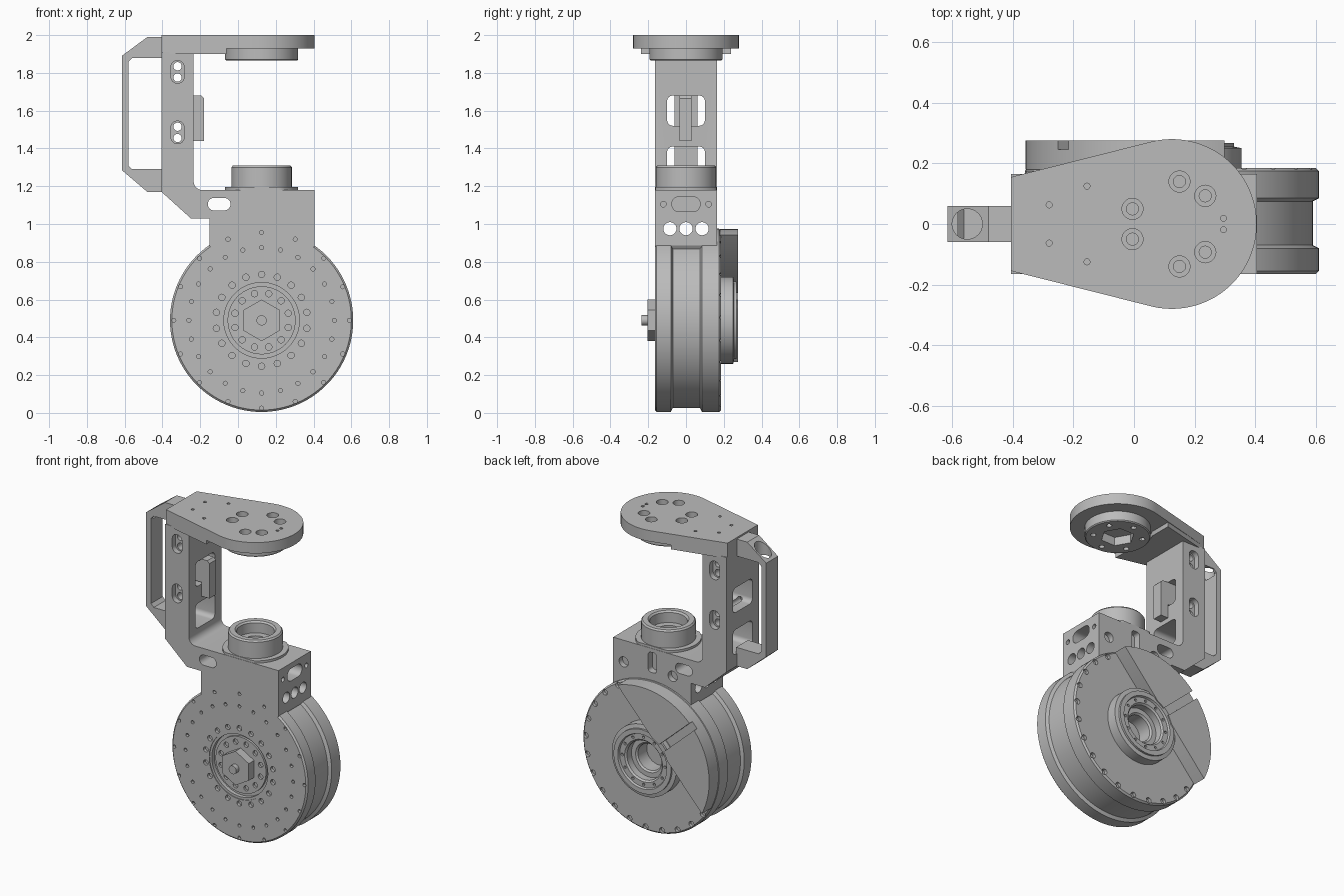
import bpy, bmesh
from math import sin, cos, pi, radians
from mathutils import Vector

cube = bpy.data.objects.get("Cube")
if cube:
    bpy.data.objects.remove(cube, do_unlink=True)

grey = bpy.data.materials.new("machined_grey")
grey.use_nodes = True
grey.diffuse_color = (0.5, 0.5, 0.5, 1)
grey.node_tree.nodes["Principled BSDF"].inputs["Base Color"].default_value = (0.5, 0.5, 0.5, 1)

WX, WZ, WR = 0.125, 0.49, 0.485      # wheel centre and radius
PLACE = {"x": lambda a, b, t: (t, a, b),
         "y": lambda a, b, t: (a, t, b),
         "z": lambda a, b, t: (a, b, t)}


def finish(name, bm):
    bmesh.ops.recalc_face_normals(bm, faces=bm.faces)
    mesh = bpy.data.meshes.new(name)
    bm.to_mesh(mesh)
    bm.free()
    mesh.materials.append(grey)
    obj = bpy.data.objects.new(name, mesh)
    bpy.context.collection.objects.link(obj)
    return obj


def prisms(name, outlines, lo, hi, axis):
    """Extrude one or more flat outlines along an axis."""
    bm = bmesh.new()
    for pts in outlines:
        ends = [[bm.verts.new(PLACE[axis](a, b, t)) for a, b in pts] for t in (lo, hi)]
        bm.faces.new(ends[0])
        bm.faces.new(ends[1])
        for i in range(len(pts)):
            j = (i + 1) % len(pts)
            bm.faces.new((ends[0][i], ends[0][j], ends[1][j], ends[1][i]))
    return finish(name, bm)


def arc(a, b, r, start=0, end=360, n=20):
    full = end - start == 360
    steps = n if full else n - 1
    return [(a + r * cos(radians(start + (end - start) * i / steps)),
             b + r * sin(radians(start + (end - start) * i / steps))) for i in range(n)]


def rounded(a, b, w, h, r):
    """Rounded rectangle centred on a, b."""
    pts = []
    for k, (sa, sb) in enumerate(((1, 1), (-1, 1), (-1, -1), (1, -1))):
        pts += arc(a + sa * (w / 2 - r), b + sb * (h / 2 - r), r, 90 * k, 90 * k + 90, 7)
    return pts


def ring(count, radius, r, offset=0):
    """Circles spaced evenly around the wheel centre."""
    return [arc(*c, r, n=12) for c in arc(WX, WZ, radius, offset, offset + 360, count)]


def lathe(name, profile, axis, centre, steps=96):
    """Turn a (radius, height) profile; a profile off the axis is closed into a ring."""
    bm = bmesh.new()
    verts = [bm.verts.new(PLACE[axis](r, 0, t)) for r, t in profile]
    edges = [bm.edges.new(p) for p in zip(verts, verts[1:])]
    if profile[0][0] > 0:
        edges.append(bm.edges.new((verts[-1], verts[0])))
    bmesh.ops.spin(bm, geom=verts + edges, cent=(0, 0, 0), axis=PLACE[axis](0, 0, 1),
                   angle=2 * pi, steps=steps)
    bmesh.ops.remove_doubles(bm, verts=bm.verts, dist=0.0001)
    bmesh.ops.translate(bm, verts=bm.verts, vec=Vector(centre))
    return finish(name, bm)


def combine(obj, tool, operation="DIFFERENCE"):
    mod = obj.modifiers.new("combine", "BOOLEAN")
    mod.operation, mod.object, mod.solver = operation, tool, "EXACT"
    bpy.context.view_layer.objects.active = obj
    bpy.ops.object.modifier_apply(modifier=mod.name)
    bpy.data.objects.remove(tool, do_unlink=True)


def cut(obj, outlines, lo, hi, axis):
    combine(obj, prisms("cutter", outlines, lo, hi, axis), "DIFFERENCE")


# Bracket: column, foot and the block above the wheel
outline = [(-.405, 1.91), (-.405, 1.17), (-.25, 1.03), (-.15, 1.03), (-.15, .885)]
outline += [(-.1, .8), (.35, .8), (.405, .885), (.405, 1.18)]
outline += arc(-.19, 1.225, .045, 270, 180, 8) + [(-.235, 1.91)]
body = prisms("bracket_and_wheel", [outline], -.165, .165, "y")

# Wheel with two rims, a recessed front hub and a rear bore
wheel = lathe("wheel", [
    (0, -.15), (.18, -.15), (.18, -.135), (.2, -.135), (.2, -.16), (.215, -.16),
    (.215, -.165), (.475, -.165), (WR, -.155), (WR, -.08), (.465, -.07), (.465, .075),
    (WR, .085), (WR, .175), (.475, .185), (.13, .185), (.13, .1), (0, .1)],
    "y", (WX, 0, WZ))
combine(body, wheel, "UNION")

# Front bolt circles
cut(body, ring(16, .465, .011, 90), -.2, -.145, "y")
cut(body, ring(24, .385, .011, 90), -.2, -.145, "y")
cut(body, ring(18, .243, .017, 10), -.2, -.145, "y")
cut(body, ring(12, .146, .017, 15), -.2, -.135, "y")
# Rear rim bolt notches, clear of the raised cover
cut(body, [arc(*c, .018, n=12) for c in arc(WX, WZ, .462, 216, 420, 15)], .165, .2, "y")

# Column windows, side slots and their through holes
cut(body, [rounded(0, 1.60, .2, .16, .03), rounded(0, 1.33, .2, .16, .03)], -.5, -.2, "x")
slots = [rounded(-.32, z, .07, .12, .034) for z in (1.805, 1.485)]
cut(body, slots, -.2, -.13, "y")
cut(body, slots, .13, .2, "y")
cut(body, [arc(-.32, z + d, .022) for z in (1.805, 1.485) for d in (-.03, .03)], -.2, .2, "y")

# Block openings
cut(body, [rounded(-.1, 1.105, .12, .066, .032)], -.2, .2, "y")
cut(body, [arc(y, .975, .035) for y in (-.085, 0, .085)], -.3, .5, "x")
cut(body, [rounded(0, 1.105, .15, .08, .039)], .22, .5, "x")
cut(body, [arc(y, 1.105, .015) for y in (-.12, .12)], .34, .5, "x")
cut(body, [arc(x, 1.04, .033) for x in (-.02, .33)], .13, .2, "y")
cut(body, [rounded(.125, 1.09, .06, .13, .02)], .12, .2, "y")
cut(body, [arc(WX, 0, .07)], 1.1, 1.25, "z")

# Tab standing in the column window
prisms("column_tab", [[(-.3, 1.53), (-.3, 1.68), (-.195, 1.68), (-.18, 1.665),
                       (-.18, 1.44), (-.236, 1.44), (-.236, 1.53)]], -.035, .03, "y")

# Neck on top of the block
prisms("neck_flange", [[(x, max(-.163, min(.163, y)))
                        for x, y in arc(WX, 0, .193, n=64)]], 1.17, 1.195, "z")
lathe("neck_ring", [(.07, 1.18), (.16, 1.18), (.16, 1.3), (.152, 1.31), (.12, 1.31),
                    (.11, 1.3), (.11, 1.235), (.07, 1.235)], "z", (WX, 0, 0), 64)

# Top plate with counterbored holes
teardrop = [(-.405, -.155)] + arc(WX, 0, .28, -104, 104, 48) + [(-.405, .155)]
plate = prisms("top_plate", [teardrop], 1.93, 2, "z")
big = [(x, s * y) for x, y in ((.15, .14), (.235, .093), (-.005, .05)) for s in (-1, 1)]
cut(plate, [arc(*c, .035) for c in big], 1.965, 2.1, "z")
cut(plate, [arc(*c, .02) for c in big], 1.9, 2.1, "z")
small = [(x, s * y) for x, y in ((-.155, .125), (-.28, .063), (.295, .019)) for s in (-1, 1)]
cut(plate, [arc(*c, .01, n=12) for c in small], 1.95, 2.1, "z")

# Pad joining the plate to the column, hollowed around the boss
pad = prisms("plate_pad", [[(-.405, -.155), (-.06, -.238), (-.06, .238), (-.405, .155)]],
             1.9, 1.931, "z")
cut(pad, [arc(WX, 0, .208, n=64)], 1.8, 2, "z")

# Boss under the plate with a hexagonal socket
boss = lathe("plate_boss", [(0, 1.865), (.187, 1.865), (.193, 1.871), (.193, 1.931), (0, 1.931)],
             "z", (WX, 0, 0), 64)
cut(boss, [arc(WX, 0, .1, n=6)], 1.8, 1.92, "z")
cut(boss, [arc(*c, .017, n=12) for c in arc(WX, 0, .145, 30, 390, 6)], 1.8, 1.92, "z")

# Carrying handle
handle = prisms("handle", [[
    (-.4, 1.99), (-.48, 1.99), (-.615, 1.89), (-.615, 1.285), (-.48, 1.17), (-.4, 1.17),
    (-.4, 1.29), (-.56, 1.29), (-.58, 1.31), (-.58, 1.86), (-.56, 1.88), (-.4, 1.88)]],
    -.06, .06, "y")
cut(handle, [arc(-.55, 0, .05, n=32)], 1.85, 2.1, "z")

# Front hub nut and shaft
prisms("hub_nut", [arc(WX, WZ, .11, 90, 450, 6)], -.205, -.14, "y")
prisms("hub_shaft", [arc(WX, WZ, .027)], -.235, -.2, "y")

# Raised rear cover: a circle segment with a radial groove
cover = prisms("rear_cover", [arc(WX, WZ, WR - .002, 69, 207, 48)], .18, .275, "y")
d, n = Vector((cos(radians(138)), sin(radians(138)))), Vector((-sin(radians(138)), cos(radians(138))))
hub = Vector((WX, WZ))
cut(cover, [[tuple(hub + d * u + n * v) for u, v in
             ((.1, -.025), (.6, -.025), (.6, .025), (.1, .025))]], .245, .3, "y")
cut(cover, [arc(WX, WZ, .19, n=64)], .1, .3, "y")

# Rear bearing ring with bolts
bearing = lathe("rear_bearing", [
    (.125, .15), (.23, .15), (.23, .25), (.205, .255), (.205, .268), (.175, .268),
    (.17, .255), (.135, .255), (.125, .245)], "y", (WX, 0, WZ))
cut(bearing, ring(12, .153, .009), .24, .3, "y")
lathe("rear_inner_ring", [(.085, .09), (.128, .09), (.128, .2), (.095, .2), (.085, .19)],
      "y", (WX, 0, WZ))

# Smooth the curved faces and keep the edges crisp
bpy.ops.object.select_all(action="DESELECT")
for obj in bpy.context.collection.objects:
    if obj.type == "MESH" and grey.name in obj.data.materials:
        obj.select_set(True)
        bpy.context.view_layer.objects.active = obj
bpy.ops.object.shade_smooth_by_angle(angle=radians(30))
